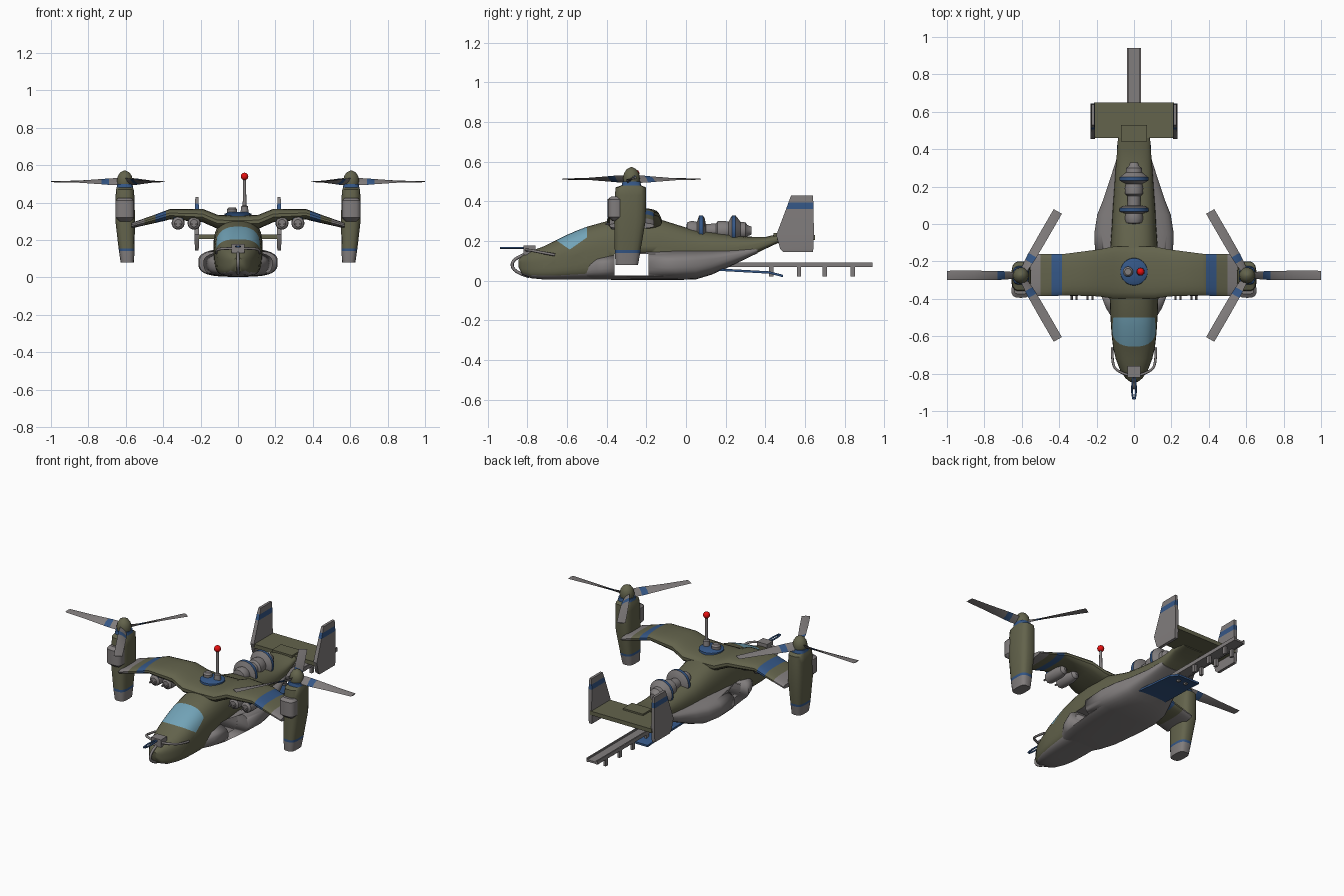
import bpy, bmesh, math
from mathutils import Vector, Matrix

if "Cube" in bpy.data.objects:
    bpy.data.objects.remove(bpy.data.objects["Cube"])

# Flat colours, shared by every object so that indices always agree
COLOURS = [("olive", (.125, .125, .072)), ("grey", (.22, .205, .205)),
           ("blue", (.035, .095, .24)), ("glass_blue", (.17, .37, .48)), ("red", (.8, .005, .005))]
MATS = []
for nm, c in COLOURS:
    m = bpy.data.materials.new(nm)
    m.diffuse_color = (*c, 1)
    m.use_nodes = True
    m.node_tree.nodes["Principled BSDF"].inputs["Base Color"].default_value = m.diffuse_color
    MATS.append(m)
OLIVE, GREY, BLUE, GLASS, RED = range(5)


def finish(name, bm, rule, mirror=False, angle=35):
    bmesh.ops.recalc_face_normals(bm, faces=bm.faces)
    bm.normal_update()
    for f in bm.faces:
        f.material_index = rule(f.calc_center_median(), f.normal) if callable(rule) else rule
    me = bpy.data.meshes.new(name)
    bm.to_mesh(me)
    bm.free()
    for m in MATS:
        me.materials.append(m)
    ob = bpy.data.objects.new(name, me)
    bpy.context.collection.objects.link(ob)
    bpy.ops.object.select_all(action='DESELECT')
    ob.select_set(True)
    bpy.context.view_layer.objects.active = ob
    bpy.ops.object.shade_smooth_by_angle(angle=math.radians(angle))
    if mirror:
        md = ob.modifiers.new("mirror", 'MIRROR')
        md.use_mirror_merge = False
    return ob


def add_loft(bm, rings):
    vs = [[bm.verts.new(p) for p in r] for r in rings]
    n = len(vs[0])
    for a, b in zip(vs, vs[1:]):
        for i in range(n):
            bm.faces.new((a[i], a[(i + 1) % n], b[(i + 1) % n], b[i]))
    bm.faces.new(vs[0])
    bm.faces.new(vs[-1])


def loft(name, rings, rule, mirror=False, angle=35):
    bm = bmesh.new()
    add_loft(bm, rings)
    return finish(name, bm, rule, mirror, angle)


def oval(n, top=2.0, bottom=2.0):
    """Unit superellipse points, with separate exponents above and below."""
    out = []
    for i in range(n):
        t = 2 * math.pi * (i + .5) / n
        c, s = math.cos(t), math.sin(t)
        e = 2 / (top if s > 0 else bottom)
        out.append((math.copysign(abs(c) ** e, c), math.copysign(abs(s) ** e, s)))
    return out


def hull(rows, n, top, bottom):
    """Rings along y from rows of (y, half width, z low, z wide, z high)."""
    return [[(a * w, y, zm + b * ((zt - zm) if b > 0 else (zm - zb)))
             for a, b in oval(n, top, bottom)] for y, w, zb, zm, zt in rows]


def lathe(name, profile, centre, axis, rule, n=20, mirror=False):
    """Turned part from (radius, distance) pairs along the y or z axis."""
    c = Vector(centre)
    rings = [[c + (Vector((a * r, b * r, h)) if axis == 'z' else Vector((a * r, h, b * r)))
              for a, b in oval(n)] for r, h in profile]
    return loft(name, rings, rule, mirror)


def boxes(name, specs, rule, mirror=False):
    """Boxes from (x0, x1, y0, y1, z0, z1)."""
    bm = bmesh.new()
    for x0, x1, y0, y1, z0, z1 in specs:
        add_loft(bm, [[(x0, y0, z), (x1, y0, z), (x1, y1, z), (x0, y1, z)] for z in (z0, z1)])
    return finish(name, bm, rule, mirror)


def tube(name, pts, r, mat, mirror=False):
    cu = bpy.data.curves.new(name, 'CURVE')
    cu.dimensions = '3D'
    cu.bevel_depth, cu.bevel_resolution, cu.use_fill_caps = r, 2, True
    sp = cu.splines.new('NURBS')
    sp.points.add(len(pts) - 1)
    for p, q in zip(sp.points, pts):
        p.co = (*q, 1)
    sp.use_endpoint_u, sp.order_u = True, 3
    cu.materials.append(MATS[mat])
    ob = bpy.data.objects.new(name, cu)
    bpy.context.collection.objects.link(ob)
    if mirror:
        ob.modifiers.new("mirror", 'MIRROR')


# Fuselage with windscreen cut in along two slanted side edges
body_rows = [(-.845, .02, .07, .09, .105), (-.825, .045, .03, .08, .125), (-.78, .075, .012, .08, .15),
             (-.72, .098, .006, .085, .172), (-.66, .112, .005, .09, .202), (-.61, .118, .005, .1, .227),
             (-.55, .123, .005, .115, .253), (-.5, .126, .005, .13, .272), (-.4, .13, .005, .14, .3),
             (-.27, .132, .005, .15, .325), (-.14, .128, .005, .15, .312), (0, .118, .005, .14, .268),
             (.06, .115, .01, .14, .252), (.2, .105, .06, .145, .235), (.3, .098, .112, .165, .222),
             (.4, .09, .16, .19, .22), (.46, .086, .188, .21, .234), (.53, .078, .2, .22, .236)]


def body_paint(c, n):
    above = c.z > .207 - .676 * (c.y + .66) and c.z > .157 + .698 * (c.y + .586)
    if -.67 < c.y < -.5 and above:
        return GLASS
    return GREY if n.z < -.6 and c.y < .3 and c.z < .14 else OLIVE


bm = bmesh.new()
add_loft(bm, hull(body_rows, 36, 2.6, 4))
for y, slope in ((-.66, -.676), (-.586, .698)):
    faces = [f for f in bm.faces if -.73 < f.calc_center_median().y < -.5]
    geom = faces + list({e for f in faces for e in f.edges}) + list({v for f in faces for v in f.verts})
    bmesh.ops.bisect_plane(bm, geom=geom, plane_co=(0, y, .207 if slope < 0 else .157), plane_no=(0, -slope, 1))
fuselage = finish("fuselage", bm, body_paint, angle=40)

# Side sponsons, one wide body through the fuselage
pod_rows = [(-.53, .1, .012, .05, .08), (-.45, .15, .005, .075, .125), (-.36, .185, .004, .08, .14),
            (-.2, .207, .003, .085, .152), (-.05, .213, .003, .085, .156), (.05, .197, .006, .09, .156),
            (.13, .165, .03, .1, .157), (.25, .125, .085, .125, .162), (.36, .09, .138, .158, .175)]
sponsons = loft("side_sponsons", hull(pod_rows, 32, 2.6, 3.2), GREY, angle=40)

# Open side doors cut right through the cabin
cutter = boxes("door_cutter", [(-.3, .3, -.36, -.19, .025, .135)], GREY)
cutter.hide_render = True
cutter.display_type = 'WIRE'
for ob in (fuselage, sponsons):
    md = ob.modifiers.new("doors", 'BOOLEAN')
    md.operation, md.object, md.solver = 'DIFFERENCE', cutter, 'EXACT'

# Cranked wing with a blue stripe and a grey tip collar
wing_rows = [(0, -.4, -.12, .26, .33), (.11, -.4, -.12, .26, .335), (.19, -.388, -.135, .295, .367),
             (.365, -.382, -.158, .31, .365), (.385, -.384, -.16, .304, .358), (.44, -.386, -.16, .291, .337),
             (.5, -.386, -.16, .278, .316), (.57, -.386, -.16, .262, .292)]
loft("wing", [[(x, (y0 + y1) / 2 + a * (y1 - y0) / 2, (z0 + z1) / 2 + b * (z1 - z0) / 2)
               for a, b in oval(20, 2.6, 2.6)] for x, y0, y1, z0, z1 in wing_rows],
     lambda c, n: GREY if c.x > .5 else BLUE if .385 < c.x < .44 else OLIVE, True)

# Engine nacelles: rows of (z, x centre, half x, y centre, half y)
nac_rows = [(.08, .592, .036, -.298, .057), (.14, .595, .042, -.295, .065), (.155, .596, .043, -.294, .066),
            (.3, .603, .053, -.283, .08), (.43, .604, .051, -.28, .08), (.47, .605, .048, -.278, .077),
            (.48, .605, .044, -.275, .05), (.5, .605, .042, -.275, .045)]
loft("engine_nacelle", [[(xc + a * hx, yc + b * hy, z) for a, b in oval(16, 3.2, 3.2)]
                        for z, xc, hx, yc, hy in nac_rows],
     lambda c, n: GREY if c.z < .14 else BLUE if c.z < .155 or c.z > .475 else OLIVE, True)
loft("nacelle_intake", [[(.605 + a * w, -.355 + b * d, z) for a, b in oval(14, 3, 3)]
                        for z, w, d in ((.3, .03, .015), (.32, .05, .04), (.41, .05, .04), (.425, .035, .02))],
     GREY, True)

# Spinners and three-bladed rotors
HUB = Vector((.605, -.275, .512))
lathe("rotor_spinner", [(.04, -.015), (.043, .005), (.038, .03), (.024, .05), (.004, .06)],
      HUB, 'z', OLIVE, mirror=True)
bm = bmesh.new()
for k in range(3):
    rings = []
    for r, hw, ht, tw in ((.02, .026, .006, 50), (.085, .028, .005, 38), (.125, .028, .005, 30),
                          (.25, .026, .004, 12), (.395, .025, .003, 0)):
        t = Matrix.Rotation(k * 2 * math.pi / 3, 4, 'Z') @ Matrix.Rotation(math.radians(tw), 4, 'X')
        rings.append([HUB + t @ Vector((r, a * hw, b * ht)) for a, b in ((-1, 0), (0, -1), (1, 0), (0, 1))])
    add_loft(bm, rings)
finish("rotor_blades", bm,
       lambda c, n: BLUE if .085 < math.hypot(c.x - HUB.x, c.y - HUB.y) < .13 else GREY, True)

# Tailplane and twin fins
boxes("tailplane", [(-.215, .215, .46, .65, .205, .23)], OLIVE)
boxes("tail_deck", [(-.07, .07, .44, .53, .22, .24)], OLIVE)


def fin_ring(z, y0, y1, t):
    return [(.22 - t, y0, z), (.22 + t, y0, z), (.22 + t, y1, z), (.22 - t, y1, z)]


loft("tail_fin", [fin_ring(*r) for r in ((.145, .49, .64, .009), (.16, .475, .642, .011), (.23, .455, .645, .012),
                                         (.362, .505, .643, .011), (.395, .517, .642, .01), (.43, .53, .64, .008))],
     lambda c, n: BLUE if .362 < c.z < .395 and abs(n.z) < .5 else GREY, True)

# Winch spindle on the rear deck
lathe("deck_spindle", [(.01, .0), (.042, .005), (.05, .03), (.045, .055), (.06, .06), (.077, .066), (.077, .086),
                       (.06, .095), (.034, .1), (.036, .15), (.048, .16), (.05, .19), (.045, .215), (.06, .222),
                       (.077, .232), (.077, .25), (.062, .262), (.045, .275), (.042, .3), (.028, .31), (.02, .33)],
      (0, 0, .252), 'y', lambda c, n: BLUE if .066 < c.y < .086 or .232 < c.y < .25 else GREY, 24)

# Roof turret ring, sensor drum and aerial with a red ball
lathe("roof_ring", [(.075, 0), (.072, .025), (.05, .035)], (0, -.255, .315), 'z', BLUE, 28)
lathe("roof_sensor", [(.027, 0), (.027, .02), (.018, .03)], (-.032, -.255, .345), 'z', GREY)
lathe("aerial", [(.022, 0), (.018, .035), (.01, .04), (.008, .19)], (.035, -.255, .345), 'z', GREY)
lathe("aerial_ball", [(.02 * math.sin(math.pi * i / 8) + .0005, -.02 * math.cos(math.pi * i / 8)) for i in range(9)],
      (.035, -.255, .54), 'z', RED, 16)

# Underwing pods with twin barrels and pylons
for i, x in enumerate((.235, .32)):
    lathe(f"wing_pod_{i + 1}", [(.02, -.385), (.033, -.375), (.035, -.34), (.035, -.28), (.026, -.245),
                                (.008, -.23)], (x, 0, .29), 'y', GREY, 16, True)
    for s in (-1, 1):
        lathe(f"pod_barrel_{i + 1}", [(.006, -.405), (.006, -.36)], (x + s * .013, 0, .285), 'y', GREY, 8, True)
    boxes(f"pod_pylon_{i + 1}", [(x - .025, x + .025, -.372, -.26, .29, .33)], BLUE, True)

# Nose gun, guard rails and tow hook
boxes("gun_mount", [(-.035, .035, -.82, -.76, .13, .178)], GREY)
tube("gun_barrels", [(.006, -.82, .165), (.011, -.87, .165), (.01, -.91, .165), (.004, -.938, .165)], .005, BLUE, True)
tube("nose_rail", [(.117, -.66, .13), (.118, -.72, .14), (.1, -.79, .155), (.02, -.81, .155)], .007, GREY, True)
tube("nose_hook", [(0, -.79, .02), (0, -.86, .04), (0, -.885, .09), (0, -.83, .13), (0, -.78, .14)], .008, GREY)

# Lowered ramp
loft("rear_ramp", [[(x, y, z + d) for x, d in ((-w, 0), (w, 0), (w, .012), (-w, .012))]
                   for y, z, w in ((.15, .05, .1), (.42, .035, .09), (.49, .017, .075))], BLUE)

# Boarding rail with side lips and legs
rail = [(-.036, .036, .18, .94, .07, .082), (-.038, -.03, .18, .94, .068, .092), (.03, .038, .18, .94, .068, .092)]
for y in (.43, .57, .7, .84):
    rail += [(s * .026 - .008, s * .026 + .008, y - .011, y + .011, .022, .072) for s in (-1, 1)]
boxes("loading_rail", rail, GREY)
